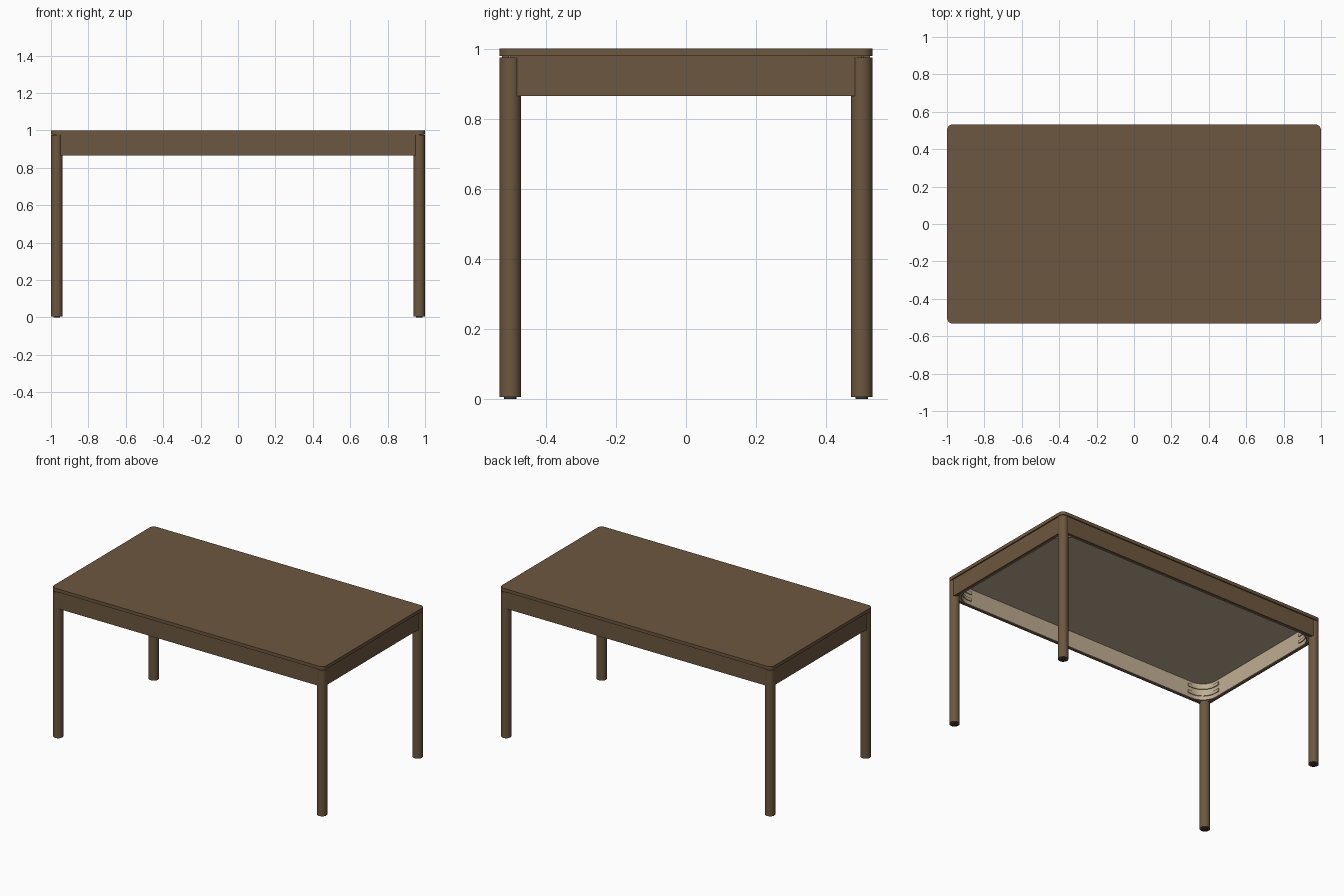
import bpy, bmesh, math

cube = bpy.data.objects.get("Cube")
if cube:
    bpy.data.objects.remove(cube, do_unlink=True)


def material(name, rgb):
    m = bpy.data.materials.new(name)
    m.use_nodes = True
    m.diffuse_color = (*rgb, 1)
    m.node_tree.nodes["Principled BSDF"].inputs["Base Color"].default_value = (*rgb, 1)
    return m


brown = material("brown_wood", (0.152, 0.096, 0.05))
tan = material("pale_inner_wood", (0.53, 0.42, 0.29))
dark = material("dark_foot", (0.05, 0.04, 0.03))

HX, HY = 1.0, 0.532         # half size of the top
TOP, UNDER, LOW = 1.0, 0.978, 0.865
LEG_R = 0.031
INX, INY, IN_R = 0.968, 0.50, 0.10    # inner frame outline


def arc(cx, cy, r, a0, a1, n):
    return [(cx + r * math.cos(a0 + (a1 - a0) * i / n),
             cy + r * math.sin(a0 + (a1 - a0) * i / n)) for i in range(n + 1)]


def rounded_rect(hx, hy, r, n=8):
    pts = []
    for k, (sx, sy) in enumerate([(1, 1), (-1, 1), (-1, -1), (1, -1)]):
        a = k * math.pi / 2
        pts += arc(sx * (hx - r), sy * (hy - r), r, a, a + math.pi / 2, n)
    return pts


def finish(bm, name, mat):
    bmesh.ops.recalc_face_normals(bm, faces=bm.faces)
    me = bpy.data.meshes.new(name)
    bm.to_mesh(me)
    bm.free()
    ob = bpy.data.objects.new(name, me)
    bpy.context.collection.objects.link(ob)
    me.materials.append(mat)
    bpy.ops.object.select_all(action="DESELECT")
    ob.select_set(True)
    bpy.context.view_layer.objects.active = ob
    bpy.ops.object.shade_smooth_by_angle(angle=math.radians(35))


def prism(name, pts, z0, z1, mat):
    bm = bmesh.new()
    face = bm.faces.new([bm.verts.new((x, y, z0)) for x, y in pts])
    ext = bmesh.ops.extrude_face_region(bm, geom=[face])["geom"]
    for v in ext:
        if isinstance(v, bmesh.types.BMVert):
            v.co.z = z1
    finish(bm, name, mat)


def band(name, outer, inner, z0, z1, mat, closed=True):
    # Wall between two matching outlines
    bm = bmesh.new()
    rows = [[bm.verts.new((x, y, z)) for x, y in pts]
            for pts, z in ((outer, z0), (outer, z1), (inner, z1), (inner, z0))]
    n = len(outer)
    for i in range(n if closed else n - 1):
        j = (i + 1) % n
        for a, b in zip(rows, rows[1:] + rows[:1]):
            bm.faces.new((a[i], a[j], b[j], b[i]))
    if not closed:
        bm.faces.new([r[0] for r in rows])
        bm.faces.new([r[-1] for r in rows])
    finish(bm, name, mat)


def box(name, x0, x1, y0, y1, z0, z1, mat):
    prism(name, [(x0, y0), (x1, y0), (x1, y1), (x0, y1)], z0, z1, mat)


# Table top and the pale panel under it
prism("table_top", rounded_rect(HX, HY, LEG_R), UNDER, TOP, brown)
prism("underside_panel", rounded_rect(INX, INY, IN_R), UNDER - 0.004, UNDER, tan)

# Apron boards between the legs
OUT, THICK = 0.007, 0.02
ex, ey = HX - OUT, HY - OUT
lx, ly = HX - LEG_R, HY - LEG_R
for side, s in (("front", -1), ("back", 1)):
    y = sorted((s * ey, s * (ey - THICK)))
    box(side + "_apron", -lx, lx, *y, LOW, UNDER, brown)
for side, s in (("right", -1), ("left", 1)):
    x = sorted((s * ex, s * (ex - THICK)))
    box(side + "_apron", *x, -ly, ly, LOW, UNDER, brown)

# Pale lining that curves around the legs
T = 0.006
band("inner_lining", rounded_rect(INX + T, INY + T, IN_R + T),
     rounded_rect(INX, INY, IN_R), LOW, UNDER, tan)

# Legs, feet and curved corner brackets
for sx, sname in ((-1, "right"), (1, "left")):
    for sy, yname in ((-1, "front"), (1, "back")):
        corner = f"{yname}_{sname}"
        cx, cy = sx * lx, sy * ly
        prism(corner + "_leg", arc(cx, cy, LEG_R, 0, math.tau, 32)[:-1], 0.006, 0.975, brown)
        prism(corner + "_foot", arc(cx, cy, 0.018, 0, math.tau, 24)[:-1], 0, 0.006, dark)

        def bracket_path(r):
            kx, ky, tail = INX - IN_R, INY - IN_R, 0.03
            pts = [(kx + r, ky - tail)] + arc(kx, ky, r, 0, math.pi / 2, 10) + [(kx - tail, ky + r)]
            return [(sx * x, sy * y) for x, y in pts]

        for i in range(2):
            z = LOW + 0.025 + i * 0.045
            band(f"{corner}_bracket_{i + 1}", bracket_path(IN_R), bracket_path(IN_R - 0.006),
                 z, z + 0.02, tan, closed=False)
